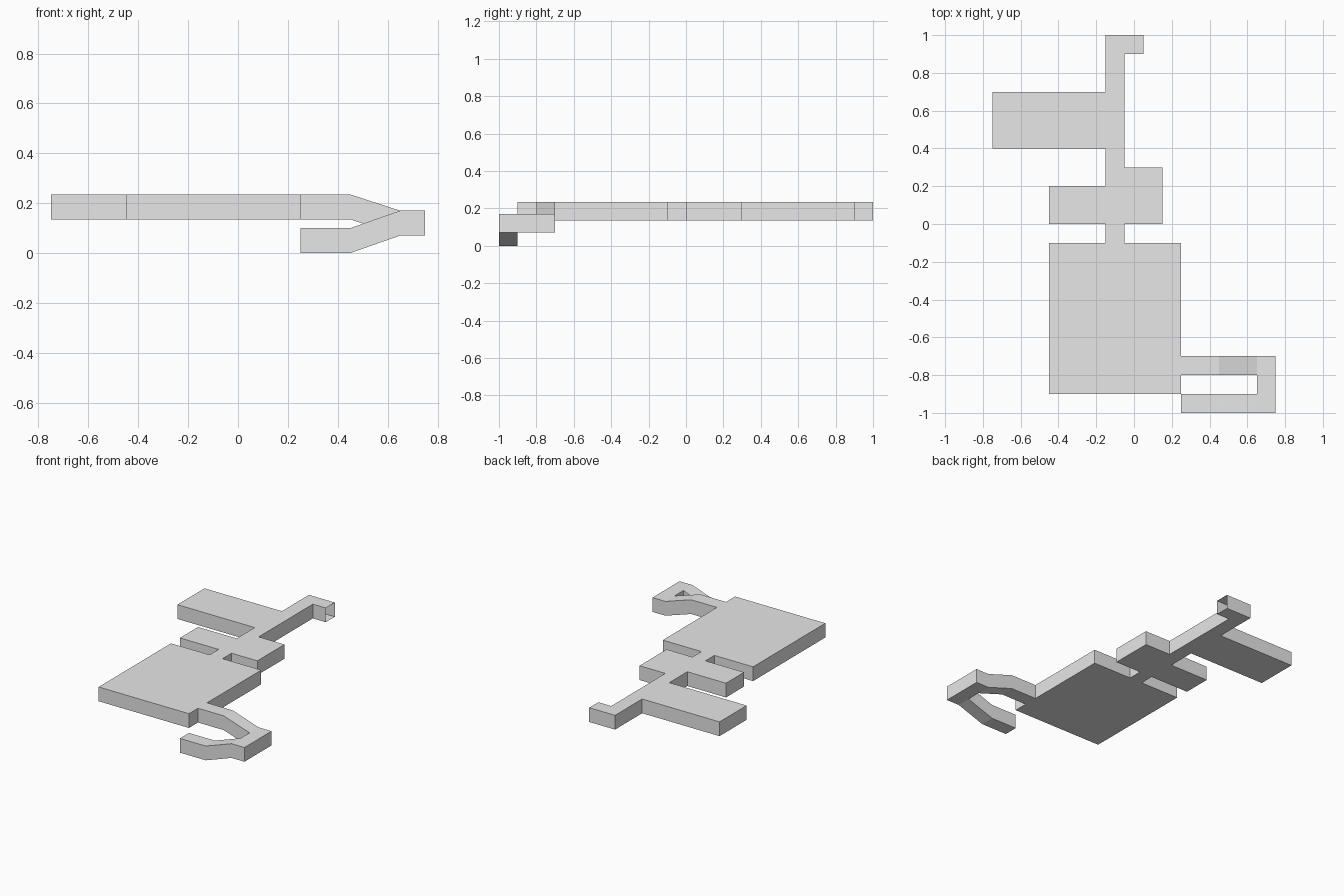
import bpy
import bmesh

cube = bpy.data.objects.get("Cube")
if cube:
    bpy.data.objects.remove(cube, do_unlink=True)

grey = bpy.data.materials.new("light grey")
grey.use_nodes = True
colour = (0.8, 0.8, 0.8, 1)
grey.diffuse_color = colour
grey.node_tree.nodes["Principled BSDF"].inputs["Base Color"].default_value = colour

LOW, HIGH, THICK = 0.135, 0.235, 0.1


def finish(name, bm):
    bmesh.ops.recalc_face_normals(bm, faces=bm.faces)
    mesh = bpy.data.meshes.new(name)
    bm.to_mesh(mesh)
    bm.free()
    mesh.materials.append(grey)
    obj = bpy.data.objects.new(name, mesh)
    bpy.context.collection.objects.link(obj)
    return obj


def prism(name, outline, offset, open_at=None):
    """Extrude a closed outline by an offset; optionally open the end at one x."""
    bm = bmesh.new()
    base = bm.faces.new([bm.verts.new(p) for p in outline])
    result = bmesh.ops.extrude_face_region(bm, geom=[base], use_keep_orig=True)
    moved = [v for v in result["geom"] if isinstance(v, bmesh.types.BMVert)]
    bmesh.ops.translate(bm, verts=moved, vec=offset)
    bmesh.ops.recalc_face_normals(bm, faces=bm.faces)
    if open_at is not None:
        ends = [f for f in bm.faces if all(abs(v.co.x - open_at) < 1e-4 for v in f.verts)]
        bmesh.ops.delete(bm, geom=ends, context='FACES_ONLY')
    return finish(name, bm)


def slab(name, x0, x1, y0, y1, z0=LOW):
    corners = [(x0, y0, z0), (x1, y0, z0), (x1, y1, z0), (x0, y1, z0)]
    return prism(name, corners, (0, 0, THICK))


# Flat plates along the spine
slab("front_plate", -0.45, 0.25, -0.9, -0.4)
slab("spine", -0.15, -0.05, -0.4, 0.8)
slab("right_front_block", -0.45, -0.15, -0.4, -0.1)
slab("left_front_block", -0.05, 0.25, -0.4, -0.1)
slab("right_middle_block", -0.45, -0.15, 0.0, 0.2)
slab("left_middle_block", -0.05, 0.15, 0.0, 0.3)
slab("right_rear_block", -0.75, -0.15, 0.4, 0.7)

# Bent tip, hollow and open at its end
tip = [(-0.15, 0.8), (-0.05, 0.8), (-0.05, 0.9), (0.05, 0.9), (0.05, 1.0), (-0.15, 1.0)]
prism("bent_tip", [(x, y, LOW) for x, y in tip], (0, 0, THICK), open_at=0.05)


# Hook: two sloping arms joined by a crossbar
def arm(name, y, start_z, end_z):
    path = [(0.25, start_z), (0.45, start_z), (0.65, end_z)]
    outline = [(x, y, z) for x, z in path]
    outline += [(x, y, z + THICK) for x, z in reversed(path)]
    return prism(name, outline, (0, 0.1, 0))


BAR = 0.07
arm("hook_upper_arm", -0.8, LOW, BAR)
arm("hook_lower_arm", -1.0, 0.0, BAR)
slab("hook_crossbar", 0.65, 0.75, -1.0, -0.7, BAR)
